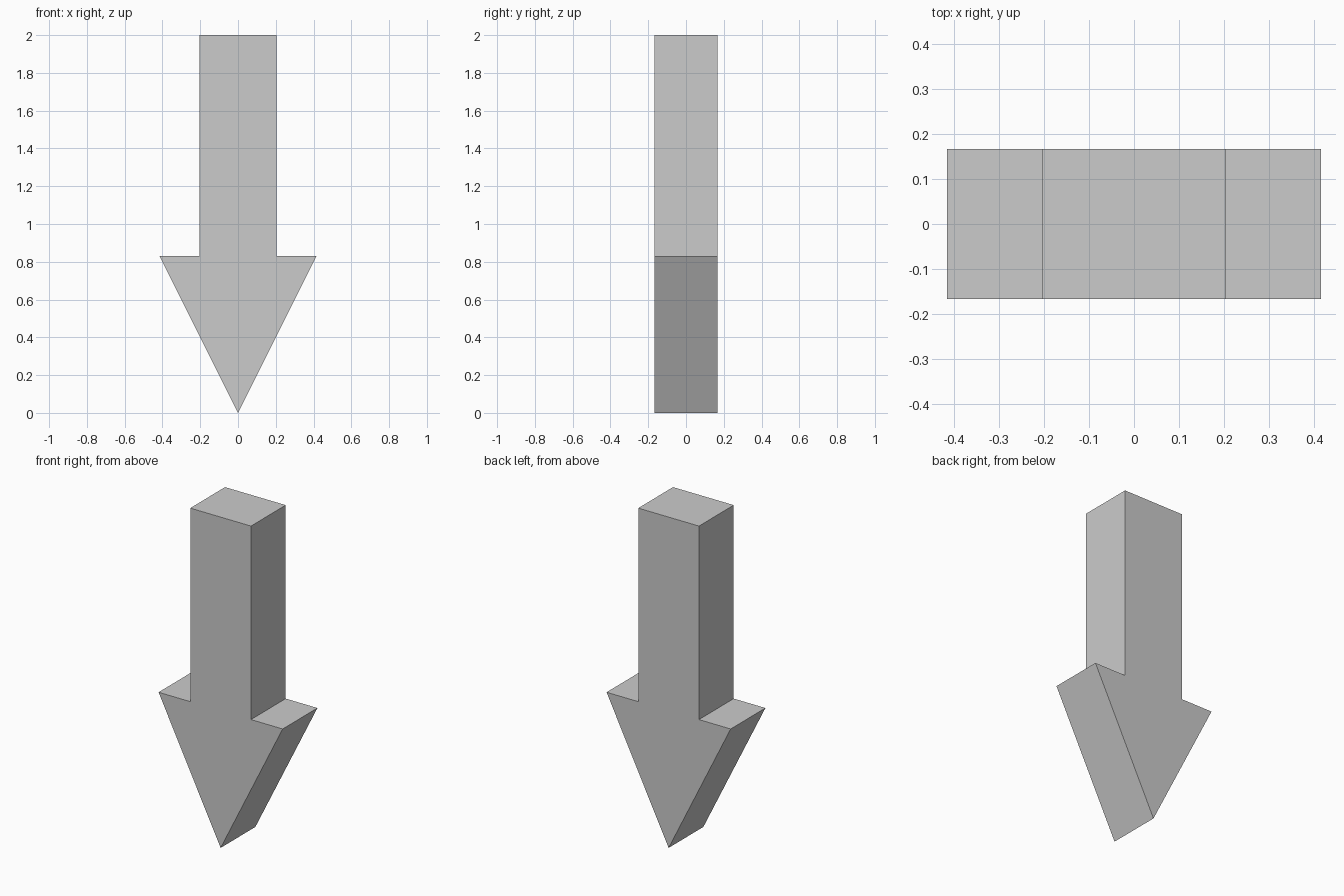
import bpy, bmesh

if "Cube" in bpy.data.objects:
    bpy.data.objects.remove(bpy.data.objects["Cube"])

HALF_DEPTH = 0.166

# Right half of the arrow outline, from the tip up to the shaft top
half = [(0.415, 0.83), (0.203, 0.83), (0.203, 2.0)]
outline = [(0.0, 0.0)] + half + [(-x, z) for x, z in reversed(half)]

# Extrude the outline through the depth
bm = bmesh.new()
face = bm.faces.new([bm.verts.new((x, -HALF_DEPTH, z)) for x, z in outline])
extruded = bmesh.ops.extrude_face_region(bm, geom=[face], use_keep_orig=True)
back = [v for v in extruded["geom"] if isinstance(v, bmesh.types.BMVert)]
bmesh.ops.translate(bm, verts=back, vec=(0, 2 * HALF_DEPTH, 0))
bmesh.ops.recalc_face_normals(bm, faces=bm.faces)

# Downward arrow
mesh = bpy.data.meshes.new("down_arrow")
bm.to_mesh(mesh)
bm.free()
bpy.context.collection.objects.link(bpy.data.objects.new("down_arrow", mesh))
